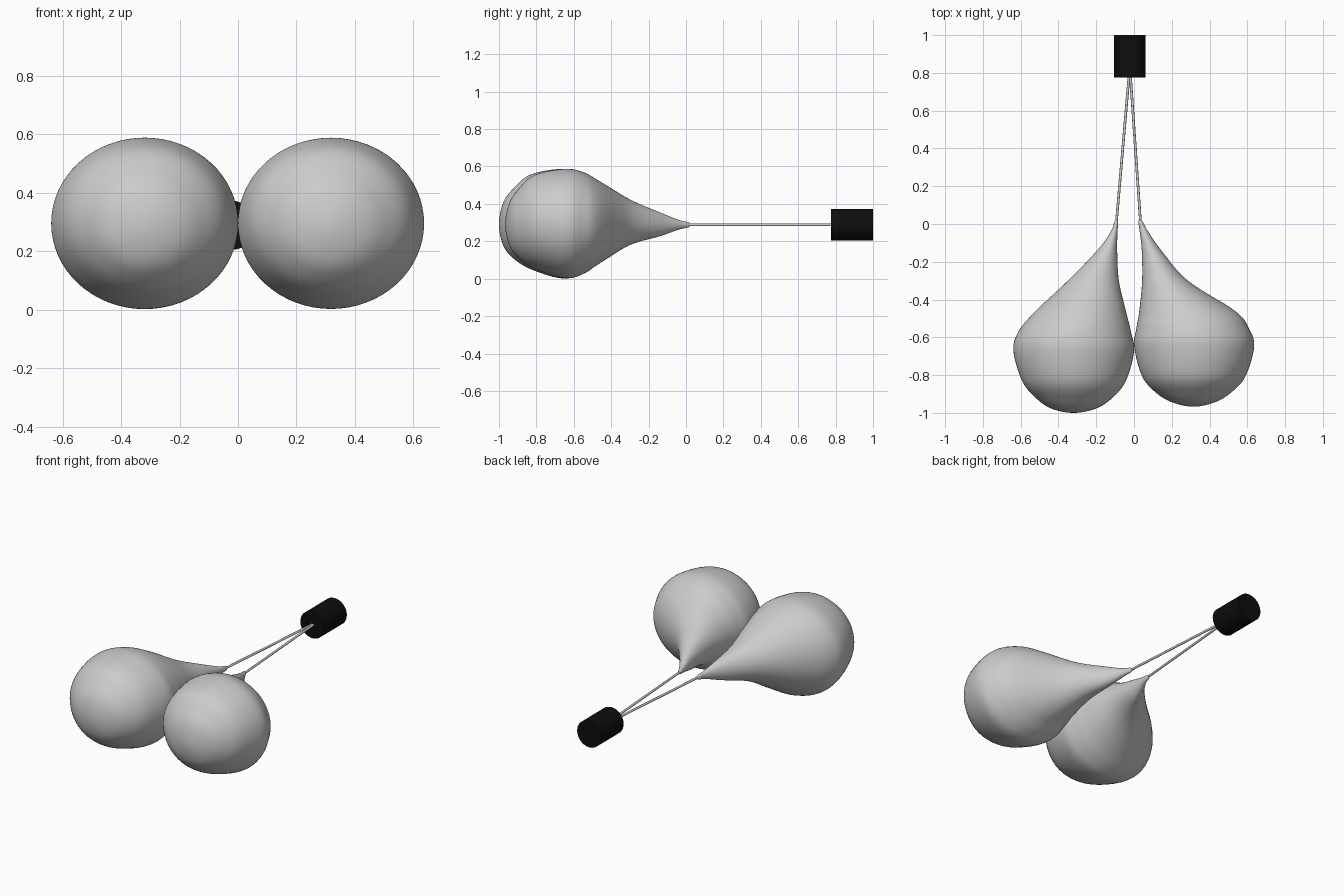
import bpy, bmesh, math
from mathutils import Vector

if "Cube" in bpy.data.objects:
    bpy.data.objects.remove(bpy.data.objects["Cube"])

SIDES, STEPS = 64, 8


def make_object(name, bm, angle=40):
    bmesh.ops.recalc_face_normals(bm, faces=bm.faces)
    me = bpy.data.meshes.new(name)
    bm.to_mesh(me)
    bm.free()
    ob = bpy.data.objects.new(name, me)
    bpy.context.collection.objects.link(ob)
    bpy.ops.object.select_all(action='DESELECT')
    ob.select_set(True)
    bpy.context.view_layer.objects.active = ob
    bpy.ops.object.shade_smooth_by_angle(angle=math.radians(angle))
    return ob


def catmull(a, b, c, d, t):
    return [0.5 * (2 * q + (r - p) * t + (2 * p - 5 * q + 4 * r - s) * t * t
                   + (3 * q - p - 3 * r + s) * t ** 3) for p, q, r, s in zip(a, b, c, d)]


def pear(name, stations):
    """Loft oval rings along y; station = y, x0, x1, z0, z1, with a pole at each end."""
    pts = [(y, (a + b) / 2, (b - a) / 2, (c + d) / 2, (d - c) / 2) for y, a, b, c, d in stations]
    flip = lambda p: (p[0], p[1], -p[2], p[3], -p[4])
    pts = [flip(pts[1])] + pts + [flip(pts[-2])]
    rows = []
    for i in range(1, len(pts) - 2):
        rows += [catmull(*pts[i - 1:i + 3], k / STEPS) for k in range(STEPS)]
    rows.append(pts[-2])
    bm = bmesh.new()
    first = bm.verts.new((rows[0][1], rows[0][0], rows[0][3]))
    last = bm.verts.new((rows[-1][1], rows[-1][0], rows[-1][3]))
    rings = []
    for y, cx, hx, cz, hz in rows[1:-1]:
        ring = []
        for j in range(SIDES):
            t = 2 * math.pi * j / SIDES
            ring.append(bm.verts.new((cx + hx * math.cos(t), y, cz + hz * math.sin(t))))
        rings.append(ring)
    for j in range(SIDES):
        k = (j + 1) % SIDES
        bm.faces.new((first, rings[0][j], rings[0][k]))
        bm.faces.new((last, rings[-1][k], rings[-1][j]))
        for r, s in zip(rings, rings[1:]):
            bm.faces.new((r[j], s[j], s[k], r[k]))
    return make_object(name, bm, 60)


def rod(name, start, end, radius, sides):
    a, b = Vector(start), Vector(end)
    bm = bmesh.new()
    bmesh.ops.create_cone(bm, cap_ends=True, segments=sides, radius1=radius,
                          radius2=radius, depth=(b - a).length)
    ob = make_object(name, bm)
    ob.location = (a + b) / 2
    ob.rotation_euler = (b - a).to_track_quat('Z', 'Y').to_euler()
    return ob


# Two pear-shaped bulbs lying on their sides
pear("left_bulb", [
    (-1.0, -.32, -.32, .29, .29), (-.98, -.43, -.21, .185, .40),
    (-.93, -.51, -.125, .115, .475), (-.835, -.59, -.045, .053, .555),
    (-.675, -.638, 0, .003, .587), (-.57, -.612, -.016, .02, .573),
    (-.46, -.52, -.043, .083, .52), (-.30, -.35, -.08, .18, .424),
    (-.14, -.195, -.089, .227, .355), (-.04, -.123, -.087, .262, .315),
    (.012, -.104, -.084, .275, .302), (.024, -.094, -.094, .289, .289)])
pear("right_bulb", [
    (-.967, .315, .315, .29, .29), (-.947, .21, .42, .185, .40),
    (-.90, .125, .505, .115, .475), (-.81, .045, .588, .053, .555),
    (-.65, .001, .636, .003, .587), (-.55, .013, .607, .025, .57),
    (-.46, .028, .535, .083, .52), (-.30, .043, .285, .18, .424),
    (-.14, .041, .145, .227, .355), (-.04, .03, .075, .262, .315),
    (.012, .024, .046, .275, .302), (.024, .035, .035, .289, .289)])

# Thin strings meeting at the handle
rod("left_string", (-.094, .0, .288), (-.025, .80, .288), .007, 12)
rod("right_string", (.035, .0, .288), (-.02, .80, .288), .007, 12)

# Black cylindrical handle
handle = rod("handle", (-.0225, .775, .288), (-.0225, 1.0, .288), .084, 32)
black = bpy.data.materials.new("black")
black.diffuse_color = (0.004, 0.004, 0.004, 1)
black.use_nodes = True
black.node_tree.nodes["Principled BSDF"].inputs["Base Color"].default_value = black.diffuse_color
handle.data.materials.append(black)
